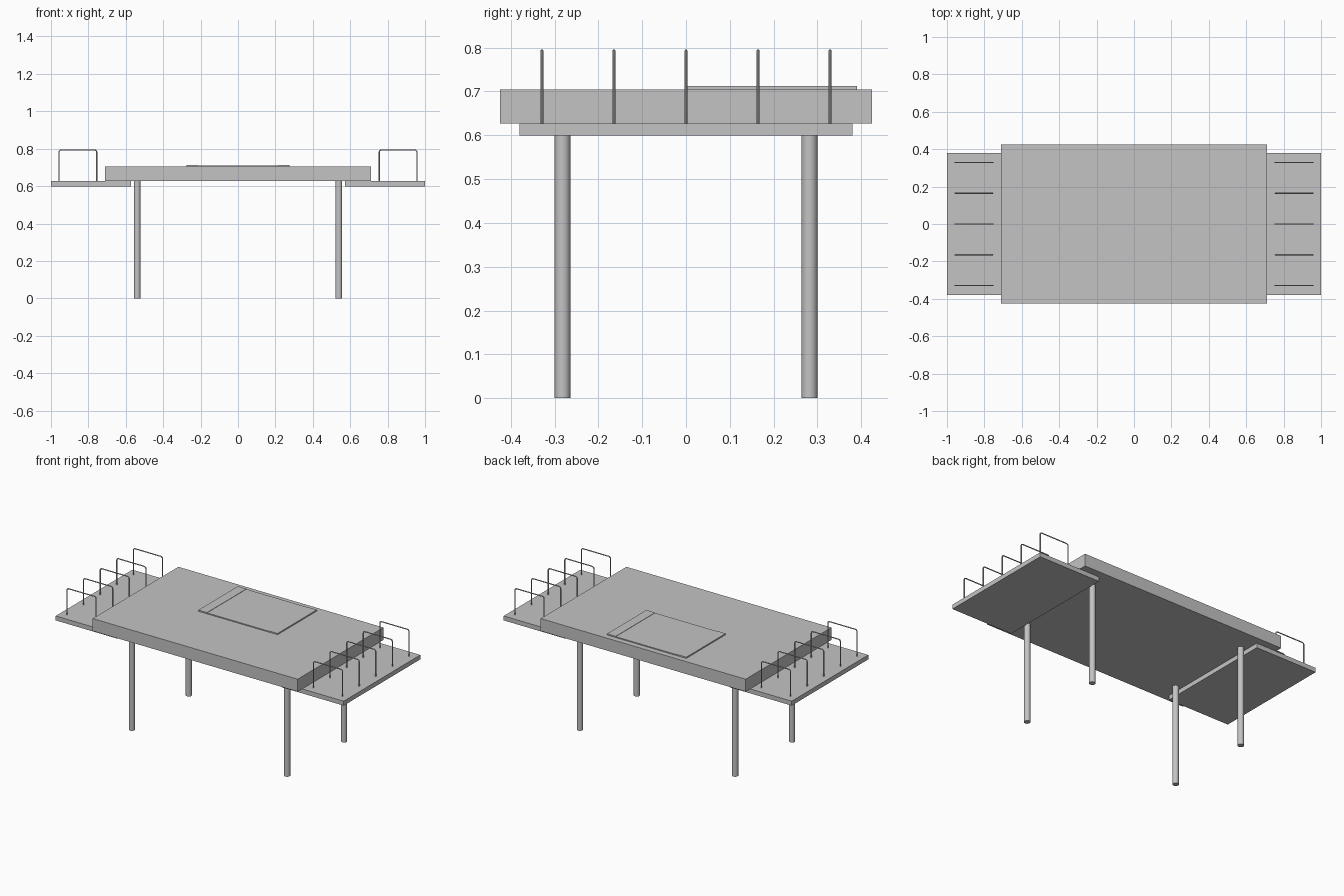
import bpy
import math

if "Cube" in bpy.data.objects:
    bpy.data.objects.remove(bpy.data.objects["Cube"], do_unlink=True)

# Single plain grey finish
grey = bpy.data.materials.new("plain_grey")
grey.use_nodes = True
color = (0.55, 0.55, 0.55, 1)
grey.diffuse_color = color
bsdf = next(n for n in grey.node_tree.nodes if n.type == 'BSDF_PRINCIPLED')
bsdf.inputs["Base Color"].default_value = color


def box(name, x, y, z):
    """Box from (low, high) ranges on each axis."""
    spans = (x, y, z)
    bpy.ops.mesh.primitive_cube_add(size=1, location=[(a + b) / 2 for a, b in spans])
    ob = bpy.context.object
    ob.name = name
    ob.scale = [b - a for a, b in spans]
    bpy.ops.object.transform_apply(location=False, rotation=False, scale=True)
    ob.data.materials.append(grey)
    return ob


def smooth():
    bpy.ops.object.shade_smooth_by_angle(angle=math.radians(40))


def leg(name, x, y, top):
    bpy.ops.mesh.primitive_cylinder_add(vertices=32, radius=0.018, depth=top,
                                        location=(x, y, top / 2))
    ob = bpy.context.object
    ob.name = name
    ob.data.materials.append(grey)
    smooth()


def rail(name, x0, x1, y, z0, z1, bend=0.012):
    """Upside-down U of round bar with rounded corners."""
    pts = [(x0, z0)]
    for cx, start in ((x0 + bend, math.pi), (x1 - bend, math.pi / 2)):
        for i in range(6):
            a = start - i * math.pi / 10
            pts.append((cx + bend * math.cos(a), z1 - bend + bend * math.sin(a)))
    pts.append((x1, z0))
    curve = bpy.data.curves.new(name, 'CURVE')
    curve.dimensions = '3D'
    curve.bevel_depth = 0.0033
    curve.bevel_resolution = 2
    curve.use_fill_caps = True
    spline = curve.splines.new('POLY')
    spline.points.add(len(pts) - 1)
    for p, (px, pz) in zip(spline.points, pts):
        p.co = (px, y, pz, 1)
    ob = bpy.data.objects.new(name, curve)
    bpy.context.collection.objects.link(ob)
    bpy.ops.object.select_all(action='DESELECT')
    ob.select_set(True)
    bpy.context.view_layer.objects.active = ob
    bpy.ops.object.convert(target='MESH')
    ob = bpy.context.object
    ob.data.materials.clear()
    ob.data.materials.append(grey)
    smooth()


# Main slab
UNDER, TOP = 0.627, 0.705
box("table_top", (-0.712, 0.712), (-0.425, 0.425), (UNDER, TOP))

# Raised panel with slightly thicker end strips
box("panel", (-0.215, 0.215), (0, 0.39), (TOP, 0.711))

for side, s in (("left", 1), ("right", -1)):
    def span(a, b):
        return tuple(sorted((s * a, s * b)))

    box(f"panel_strip_{side}", span(0.215, 0.275), (0, 0.39), (TOP, 0.713))
    # Side shelf tucked under the slab
    box(f"side_shelf_{side}", span(0.573, 1), (-0.38, 0.38), (0.599, UNDER))
    for end, y in (("front", -0.282), ("back", 0.282)):
        leg(f"{end}_leg_{side}", s * 0.539, y, UNDER)
    # Row of divider rails on the shelf
    for i in range(5):
        rail(f"rail_{side}_{i + 1}", *span(0.755, 0.957), (i - 2) * 0.1645, UNDER, 0.793)
